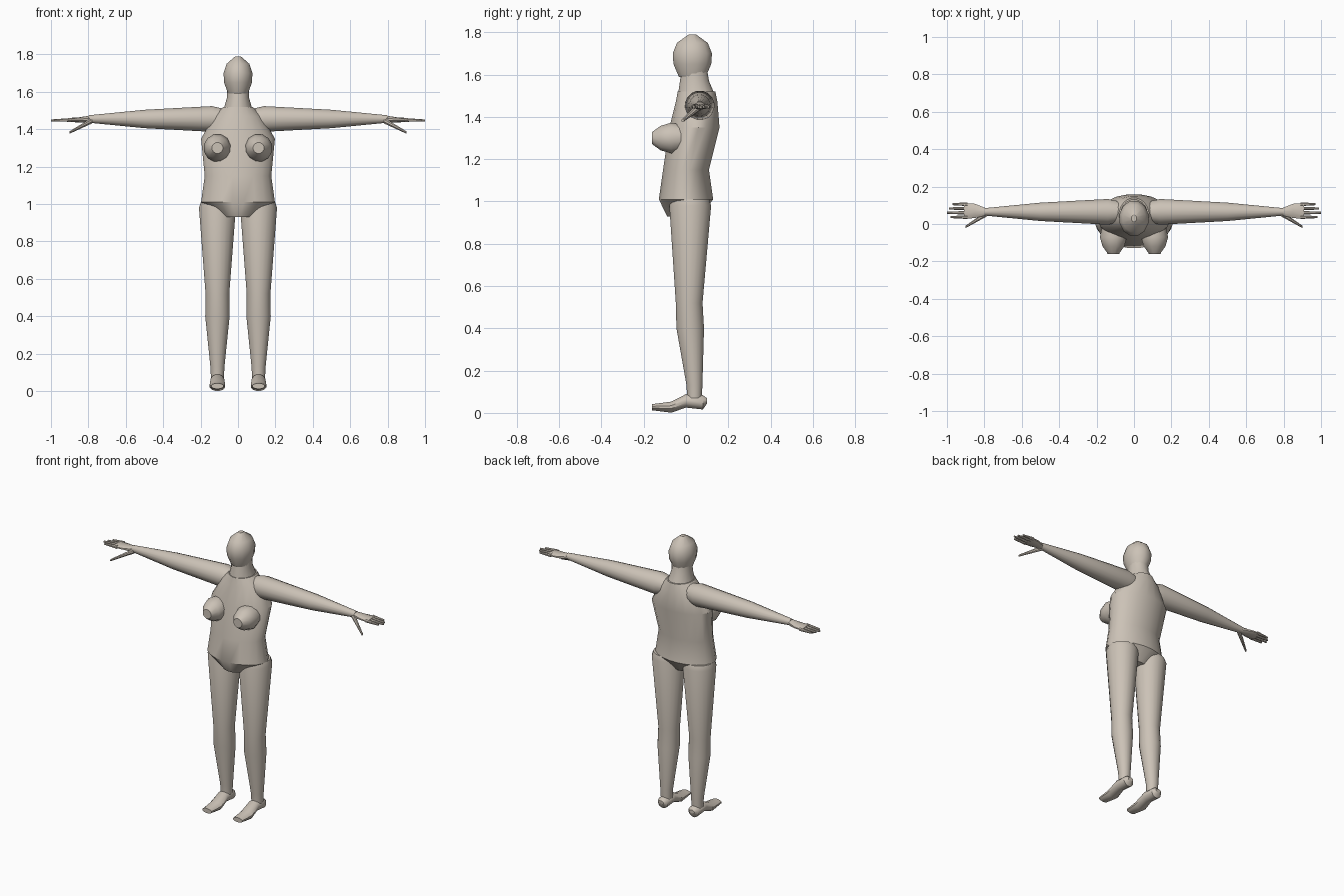
import bpy, bmesh, math
from mathutils import Vector

cube = bpy.data.objects.get("Cube")
if cube:
    bpy.data.objects.remove(cube, do_unlink=True)

skin = bpy.data.materials.new("warm_beige")
skin.use_nodes = True
skin.diffuse_color = (.6, .54, .47, 1)
skin.node_tree.nodes["Principled BSDF"].inputs["Base Color"].default_value = skin.diffuse_color

# Directions of the two ring radii for a loft running along each axis
RIGHTWARD, BACKWARD, UPWARD = Vector((1, 0, 0)), Vector((0, 1, 0)), Vector((0, 0, 1))
RING_PLANE = {
    "X": (BACKWARD, UPWARD),
    "Y": (RIGHTWARD, UPWARD),
    "Z": (RIGHTWARD, BACKWARD),
}


def add_ring(bm, station, axis, sides):
    """Oval of vertices; a station is x, y, z and one or two radii."""
    centre = Vector(station[:3])
    first, second = RING_PLANE[axis]
    ring = []
    for index in range(sides):
        angle = math.tau * (index + .5) / sides
        offset = first * station[3] * math.cos(angle) + second * station[-1] * math.sin(angle)
        ring.append(bm.verts.new(centre + offset))
    return ring


def loft(name, axis, stations, sides=16, mirror=False):
    """Closed, smooth-shaded skin over a row of oval rings."""
    bm = bmesh.new()
    rings = [add_ring(bm, station, axis, sides) for station in stations]
    for lower, upper in zip(rings, rings[1:]):
        for index in range(sides):
            bm.faces.new((lower[index - 1], lower[index], upper[index], upper[index - 1]))
    bm.faces.new(rings[0])
    bm.faces.new(rings[-1])
    bmesh.ops.recalc_face_normals(bm, faces=bm.faces)
    mesh = bpy.data.meshes.new(name)
    bm.to_mesh(mesh)
    bm.free()
    mesh.materials.append(skin)

    part = bpy.data.objects.new(name, mesh)
    bpy.context.collection.objects.link(part)
    bpy.ops.object.select_all(action="DESELECT")
    part.select_set(True)
    bpy.context.view_layer.objects.active = part
    bpy.ops.object.shade_smooth_by_angle(angle=math.radians(35))
    if mirror:
        modifier = part.modifiers.new("left_and_right", "MIRROR")
        modifier.use_mirror_merge = False


# Torso, from pelvis to sloping shoulders
torso_profile = [
    (.93, -.01, .08, .08),
    (1.01, 0, .2, .13),
    (1.15, 0, .18, .11),
    (1.35, .04, .2, .12),
    (1.47, .05, .13, .1),
    (1.52, .05, .08, .09),
]
loft("torso", "Z", [(0, y, height, width, depth)
                    for height, y, width, depth in torso_profile], sides=20)

# Neck and head
loft("neck", "Z", [(0, .05, 1.5, .08, .09), (0, .04, 1.57, .06, .07), (0, .04, 1.63, .06)])
head_profile = [(1.59, .055), (1.65, .077), (1.7, .08), (1.75, .063), (1.79, .015)]
loft("head", "Z", [(0, .03, height, radius, radius * 1.2)
                   for height, radius in head_profile], sides=12)

# Chest
breast_profile = [(0, .06), (-.07, .075), (-.12, .06), (-.16, .03)]
loft("breast", "Y", [(.11, y, 1.3, radius) for y, radius in breast_profile],
     sides=12, mirror=True)

# Arms, tapering from shoulder to wrist
arm_profile = [(.05, .05), (.14, .07), (.5, .05), (.8, .02)]
loft("arm", "X", [(x, .065, 1.455, radius) for x, radius in arm_profile], mirror=True)

# Hands
loft("palm", "X", [(.79, .065, 1.453, .02), (.85, .07, 1.45, .04, .014), (.91, .07, 1.45, .045, .01)],
     sides=10, mirror=True)
finger_tips = {"index": .98, "middle": 1, "ring": .99, "little": .97}
for order, (label, tip) in enumerate(finger_tips.items()):
    y = .037 + order * .023
    loft(label + "_finger", "X", [(.89, y, 1.45, .011), (tip, y, 1.447, .006)],
         sides=8, mirror=True)
loft("thumb", "X", [(.78, .06, 1.447, .017), (.9, -.015, 1.383, .007)], sides=8, mirror=True)

# Legs, with a rounded hip edge, knee and calf
leg_profile = [(.07, .04, .035), (.13, .04, .038), (.4, .02, .066),
               (.52, .015, .064), (.98, .02, .1), (1.01, .02, .09)]
loft("leg", "Z", [(.11, y, height, radius) for height, y, radius in leg_profile],
     sides=20, mirror=True)

# Feet, from heel over the arch to the toes
foot_profile = [(.1, .057, .02, .012), (.08, .05, .036, .035), (0, .057, .038, .033),
                (-.07, .027, .043, .027), (-.16, .027, .034, .015)]
loft("foot", "Y", [(.11, y, height, width, thickness)
                   for y, height, width, thickness in foot_profile], sides=12, mirror=True)
